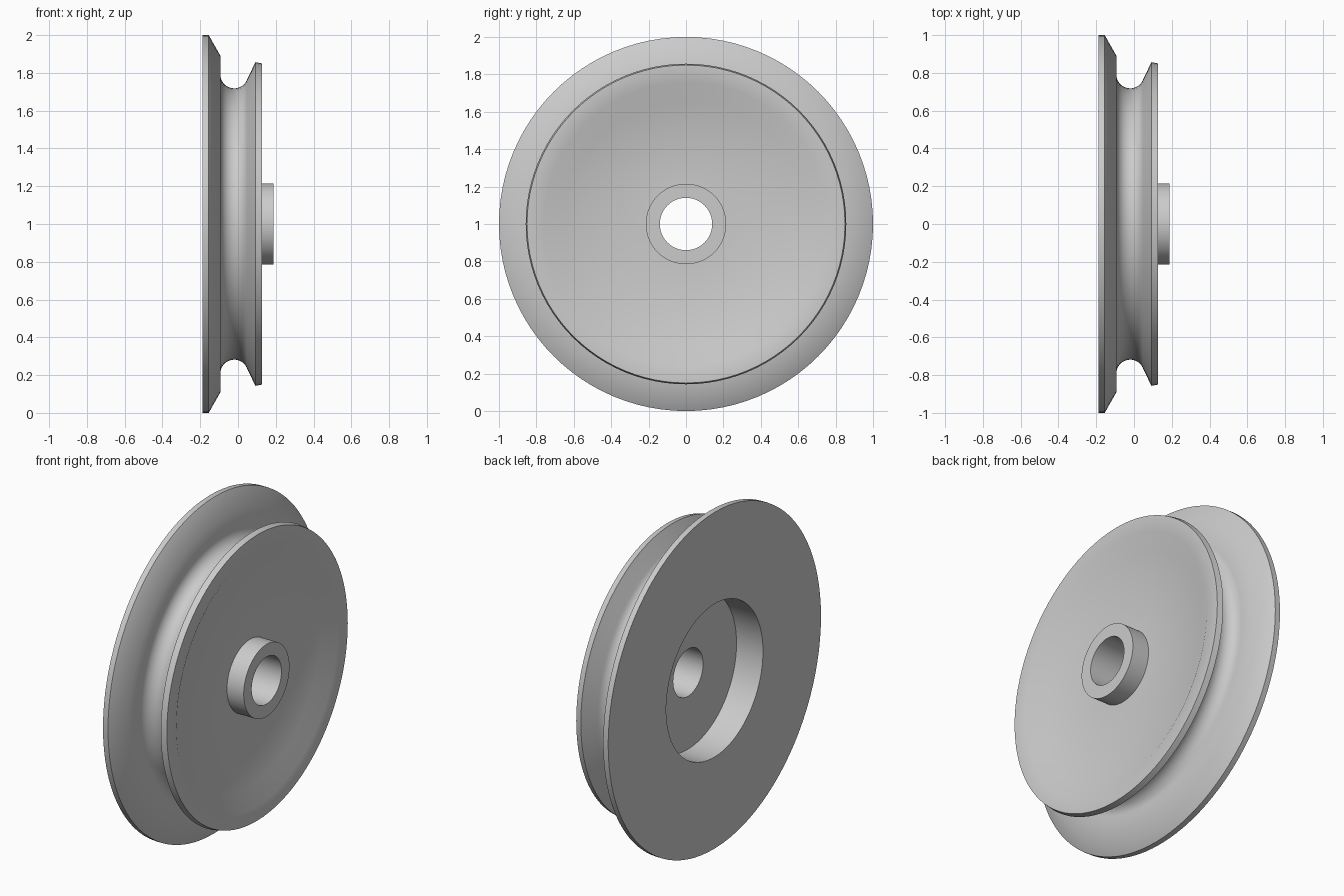
import bpy, bmesh, math

if "Cube" in bpy.data.objects:
    bpy.data.objects.remove(bpy.data.objects["Cube"])

SEGMENTS = 96
AXLE_Z = 1.0

# Plain grey metal
grey = bpy.data.materials.new("grey_metal")
grey.diffuse_color = (0.6, 0.6, 0.6, 1)
grey.use_nodes = True
grey.node_tree.nodes["Principled BSDF"].inputs["Base Color"].default_value = grey.diffuse_color

# Groove: circular bottom, blending into the sloped inner side of the small rim
groove = []
for i in range(17):
    a = math.radians(180 + 158 * i / 16)
    groove.append((-0.02 + 0.073 * math.cos(a), 0.791 + 0.073 * math.sin(a)))

# Closed cross-section as (x along axle, radius)
profile = [
    (-0.188, 0.455), (-0.188, 1.0), (-0.155, 1.0), (-0.093, 0.89),   # back face and flange
    *groove,
    (0.092, 0.857), (0.127, 0.85),                                   # small rim
    (0.127, 0.76), (0.078, 0.66),                                    # dished front face
    (0.078, 0.215), (0.188, 0.215), (0.188, 0.14),                   # hub
    (-0.014, 0.14), (-0.014, 0.455),                                 # bore and back recess
]


def lathe_x(name, points):
    """Revolve a closed profile around the x axis."""
    bm = bmesh.new()
    rings = []
    for s in range(SEGMENTS):
        a = 2 * math.pi * s / SEGMENTS
        rings.append([bm.verts.new((x, r * math.sin(a), r * math.cos(a)))
                      for x, r in points])
    n = len(points)
    for s in range(SEGMENTS):
        r0, r1 = rings[s], rings[(s + 1) % SEGMENTS]
        for i in range(n):
            j = (i + 1) % n
            bm.faces.new((r0[i], r0[j], r1[j], r1[i]))
    bmesh.ops.recalc_face_normals(bm, faces=bm.faces)
    mesh = bpy.data.meshes.new(name)
    bm.to_mesh(mesh)
    bm.free()
    mesh.materials.append(grey)
    obj = bpy.data.objects.new(name, mesh)
    bpy.context.collection.objects.link(obj)
    return obj


# Grooved wheel standing on the ground
wheel = lathe_x("grooved_wheel", profile)
wheel.location.z = AXLE_Z
bpy.context.view_layer.objects.active = wheel
wheel.select_set(True)
bpy.ops.object.shade_smooth_by_angle(angle=math.radians(30))
